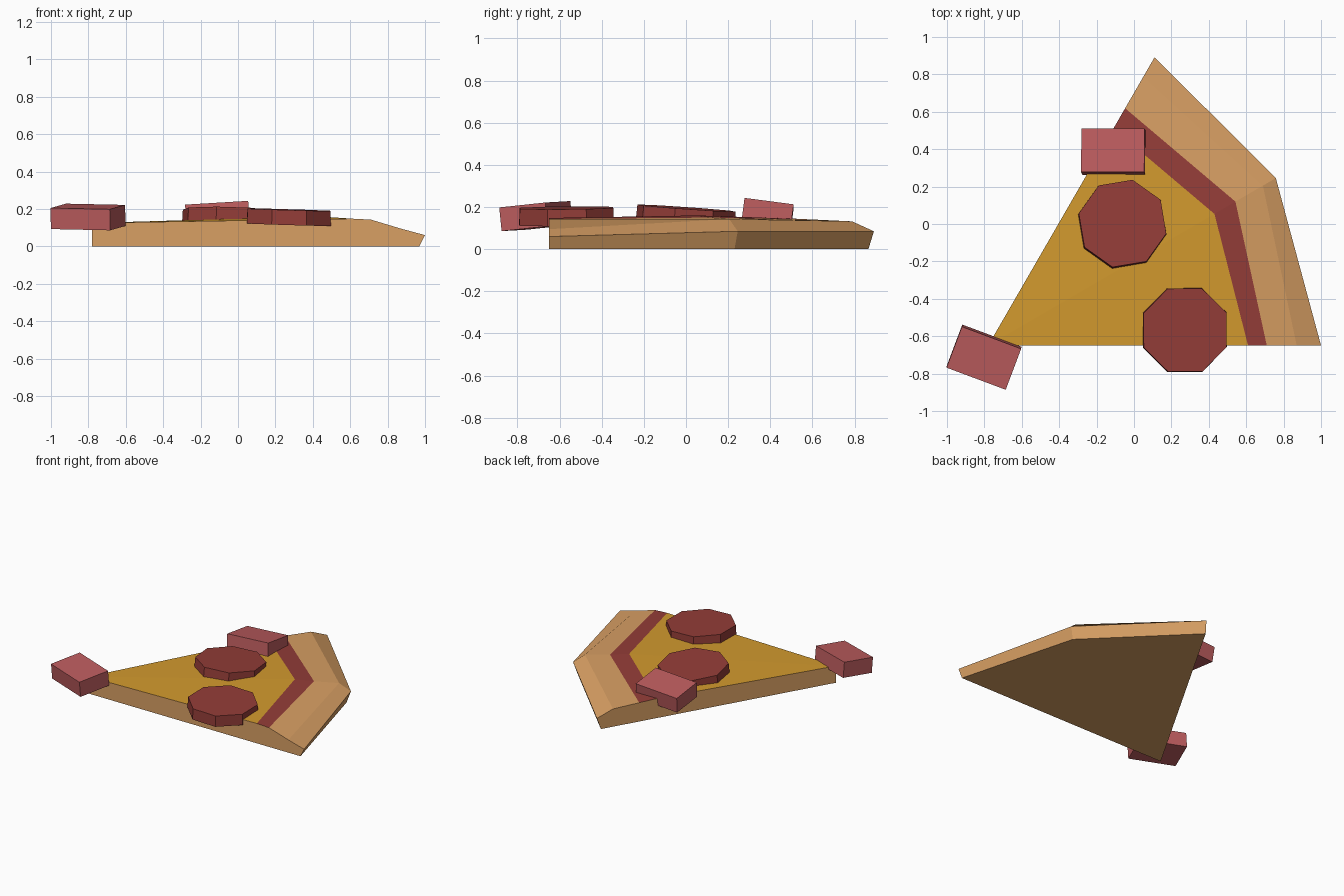
import bpy, bmesh, math
from mathutils import Vector

if "Cube" in bpy.data.objects:
    bpy.data.objects.remove(bpy.data.objects["Cube"])


def material(name, rgb):
    """Flat material from an sRGB 0-255 colour."""
    m = bpy.data.materials.new(name)
    lin = [((c / 255 + 0.055) / 1.055) ** 2.4 for c in rgb]
    m.diffuse_color = (*lin, 1)
    m.use_nodes = True
    m.node_tree.nodes["Principled BSDF"].inputs["Base Color"].default_value = m.diffuse_color
    return m


CRUST = material("crust_tan", (217, 160, 100))
CHEESE = material("cheese_gold", (211, 154, 46))
RED = material("sauce_and_sausage_red", (148, 61, 56))
PINK = material("ham_pink", (188, 92, 94))


def finish(bm, name, mats):
    bmesh.ops.recalc_face_normals(bm, faces=bm.faces[:])
    me = bpy.data.meshes.new(name)
    bm.to_mesh(me)
    bm.free()
    for m in mats:
        me.materials.append(m)
    ob = bpy.data.objects.new(name, me)
    bpy.context.collection.objects.link(ob)
    return ob


# Pizza slice: a 60 degree wedge of rings along three rays from the tip
TIP = Vector((-0.78, -0.65, 0))
ANGLES = [0, math.radians(30.2), math.radians(60)]
RINGS = [  # radii on the three rays, heights, material of the band inside it
    ((1.39, 1.40, 1.34), (0.148, 0.160, 0.145), 1),   # cheese edge
    ((1.49, 1.53, 1.465), (0.143, 0.150, 0.140), 2),  # sauce edge
    ((1.65, 1.70, 1.66), (0.095, 0.143, 0.132), 0),   # crust shoulder
    ((1.78, 1.78, 1.78), (0.060, 0.085, 0.085), 0),   # crust rim
    ((1.75, 1.75, 1.75), (0.0, 0.0, 0.0), 0),         # crust foot
]
bm = bmesh.new()
tip_low = bm.verts.new(TIP)
tip_top = bm.verts.new(TIP + Vector((0, 0, 0.125)))
rings = [[bm.verts.new(TIP + Vector((r * math.cos(a), r * math.sin(a), z)))
          for a, r, z in zip(ANGLES, rs, zs)] for rs, zs, _ in RINGS]
for i, (_, _, mat) in enumerate(RINGS):
    for k in range(2):
        if i == 0:
            f = bm.faces.new((tip_top, rings[0][k], rings[0][k + 1]))
        else:
            f = bm.faces.new((rings[i - 1][k], rings[i][k],
                              rings[i][k + 1], rings[i - 1][k + 1]))
        f.material_index = mat
# cut sides and underside
for k in (0, 2):
    bm.faces.new([tip_low, tip_top] + [ring[k] for ring in rings])
bm.faces.new([tip_low] + rings[-1])
finish(bm, "pizza_slice", (CRUST, CHEESE, RED))


# Sausage slices: eight-sided discs
def sausage(name, loc, tilt, turn):
    bm = bmesh.new()
    bmesh.ops.create_cone(bm, cap_ends=True, segments=8, radius1=0.243,
                          radius2=0.24, depth=0.08)
    for v in bm.verts:  # turn the octagon inside its own plane
        a = math.atan2(v.co.y, v.co.x) + turn
        r = v.co.xy.length
        v.co.x, v.co.y = r * math.cos(a), r * math.sin(a)
    ob = finish(bm, name, (RED,))
    ob.location, ob.rotation_euler = loc, (*tilt, 0)


# a cone's first corner may sit on an axis, so turns are multiples-of-45 safe
sausage("sausage_slice_back", (-0.062, 0.0, 0.155), (-0.07, 0.02), math.radians(32))
sausage("sausage_slice_front", (0.272, -0.567, 0.156), (0.01, 0.03), math.radians(23))


# Ham chunks: tilted blocks
def ham(name, loc, rot):
    bm = bmesh.new()
    bmesh.ops.create_cube(bm, size=1)
    bmesh.ops.scale(bm, vec=(0.338, 0.235, 0.113), verts=bm.verts[:])
    ob = finish(bm, name, (PINK,))
    ob.location, ob.rotation_euler = loc, rot


ham("ham_chunk_back", (-0.11, 0.387, 0.162), (-0.13, -0.06, 0))
ham("ham_chunk_tip", (-0.802, -0.712, 0.157), (0.1, 0.02, math.radians(-20.5)))
